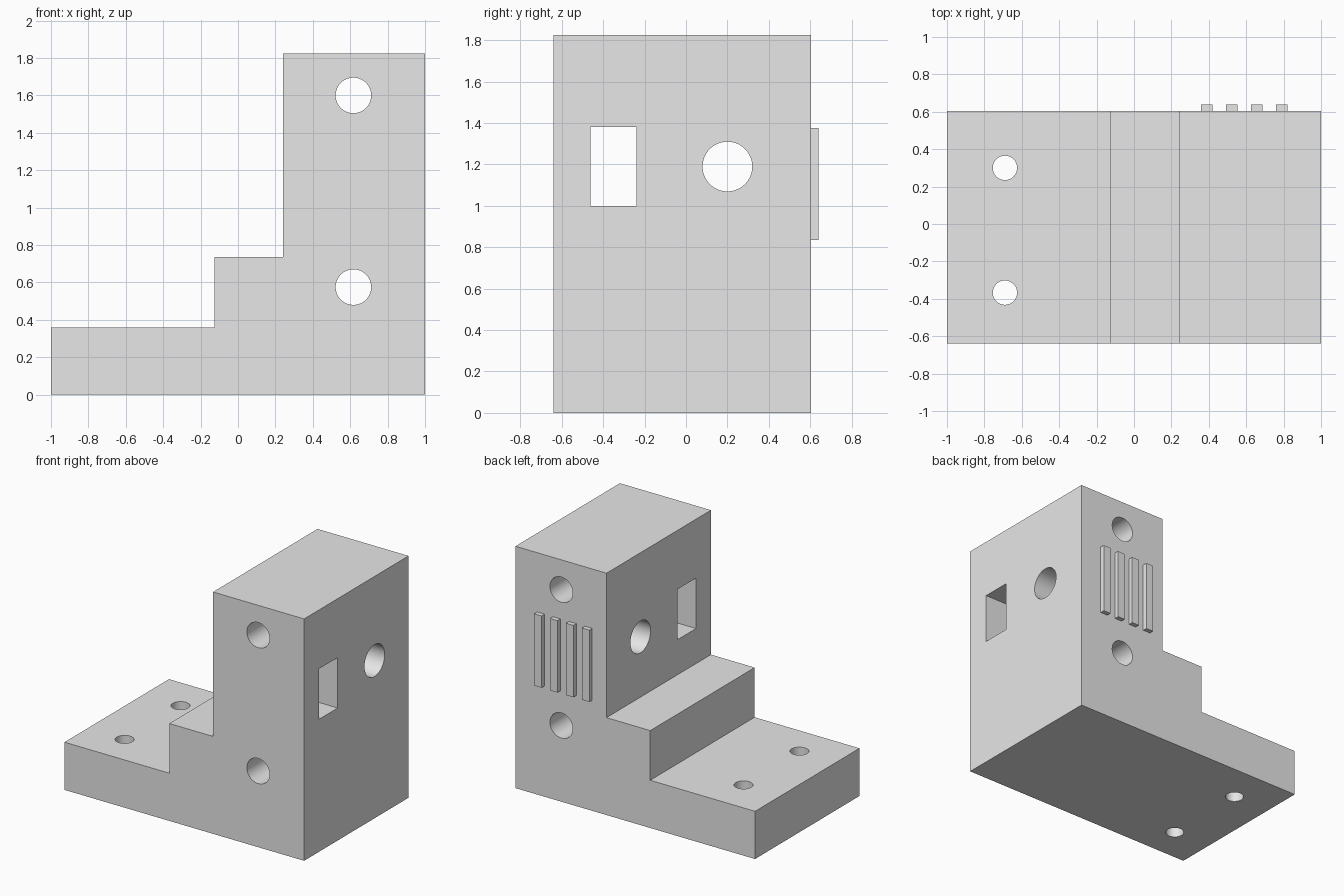
import bpy
import bmesh
from math import pi
from mathutils import Matrix, Vector

default_cube = bpy.data.objects.get("Cube")
if default_cube:
    bpy.data.objects.remove(default_cube, do_unlink=True)

grey = bpy.data.materials.new("light_grey")
grey.use_nodes = True
grey.diffuse_color = (0.8, 0.8, 0.8, 1)
grey.node_tree.nodes["Principled BSDF"].inputs["Base Color"].default_value = (0.8, 0.8, 0.8, 1)

FRONT, BACK = -0.64, 0.605


def make_object(name, bm):
    bmesh.ops.recalc_face_normals(bm, faces=bm.faces)
    mesh = bpy.data.meshes.new(name)
    bm.to_mesh(mesh)
    bm.free()
    mesh.materials.append(grey)
    obj = bpy.data.objects.new(name, mesh)
    bpy.context.collection.objects.link(obj)
    return obj


def box(name, low, high):
    low, high = Vector(low), Vector(high)
    bm = bmesh.new()
    bmesh.ops.create_cube(bm, size=1, matrix=Matrix.Translation((low + high) / 2)
                          @ Matrix.Diagonal((*(high - low), 1)))
    return make_object(name, bm)


def cylinder(name, centre, radius, depth, axis):
    turn = {"X": Matrix.Rotation(pi / 2, 4, "Y"),
            "Y": Matrix.Rotation(pi / 2, 4, "X"),
            "Z": Matrix.Identity(4)}[axis]
    bm = bmesh.new()
    bmesh.ops.create_cone(bm, cap_ends=True, segments=64, radius1=radius, radius2=radius,
                          depth=depth, matrix=Matrix.Translation(centre) @ turn)
    return make_object(name, bm)


# Stepped bracket: side profile extruded from front to back
profile = [(-1, 0), (1, 0), (1, 1.825), (0.24, 1.825),
           (0.24, 0.735), (-0.125, 0.735), (-0.125, 0.36), (-1, 0.36)]
bm = bmesh.new()
face = bm.faces.new([bm.verts.new((x, FRONT, z)) for x, z in profile])
extruded = bmesh.ops.extrude_face_region(bm, geom=[face])["geom"]
bmesh.ops.translate(bm, vec=(0, BACK - FRONT, 0),
                    verts=[g for g in extruded if isinstance(g, bmesh.types.BMVert)])
bracket = make_object("stepped_bracket", bm)

# Through holes: upright front to back, upright side to side, base plate
cutters = [cylinder("upright_hole_cutter", (0.617, 0, z), 0.095, 2, "Y") for z in (0.575, 1.6)]
cutters += [cylinder("base_hole_cutter", (-0.69, y, 0.2), 0.065, 1, "Z") for y in (-0.367, 0.3)]
cutters.append(cylinder("side_hole_cutter", (0.6, 0.2, 1.19), 0.12, 2, "X"))
cutters.append(box("side_slot_cutter", (0, -0.462, 1.0), (1.2, -0.24, 1.38)))

for cutter in cutters:
    mod = bracket.modifiers.new(cutter.name, "BOOLEAN")
    mod.operation = "DIFFERENCE"
    mod.solver = "EXACT"
    mod.object = cutter

# Apply the cuts, then drop the cutters
bpy.context.view_layer.update()
evaluated = bracket.evaluated_get(bpy.context.evaluated_depsgraph_get())
cut_mesh = bpy.data.meshes.new_from_object(evaluated)
bracket.modifiers.clear()
bracket.data = cut_mesh
for cutter in cutters:
    bpy.data.objects.remove(cutter, do_unlink=True)

# Smooth hole walls with sharp rims
bpy.ops.object.select_all(action="DESELECT")
bracket.select_set(True)
bpy.context.view_layer.objects.active = bracket
bpy.ops.object.shade_smooth_by_angle(angle=pi / 6)

# Row of upright ribs on the back
for i in range(4):
    x = 0.39 + i * 0.133
    box(f"back_rib_{i + 1}", (x - 0.031, BACK - 0.01, 0.835), (x + 0.031, 0.64, 1.377))
